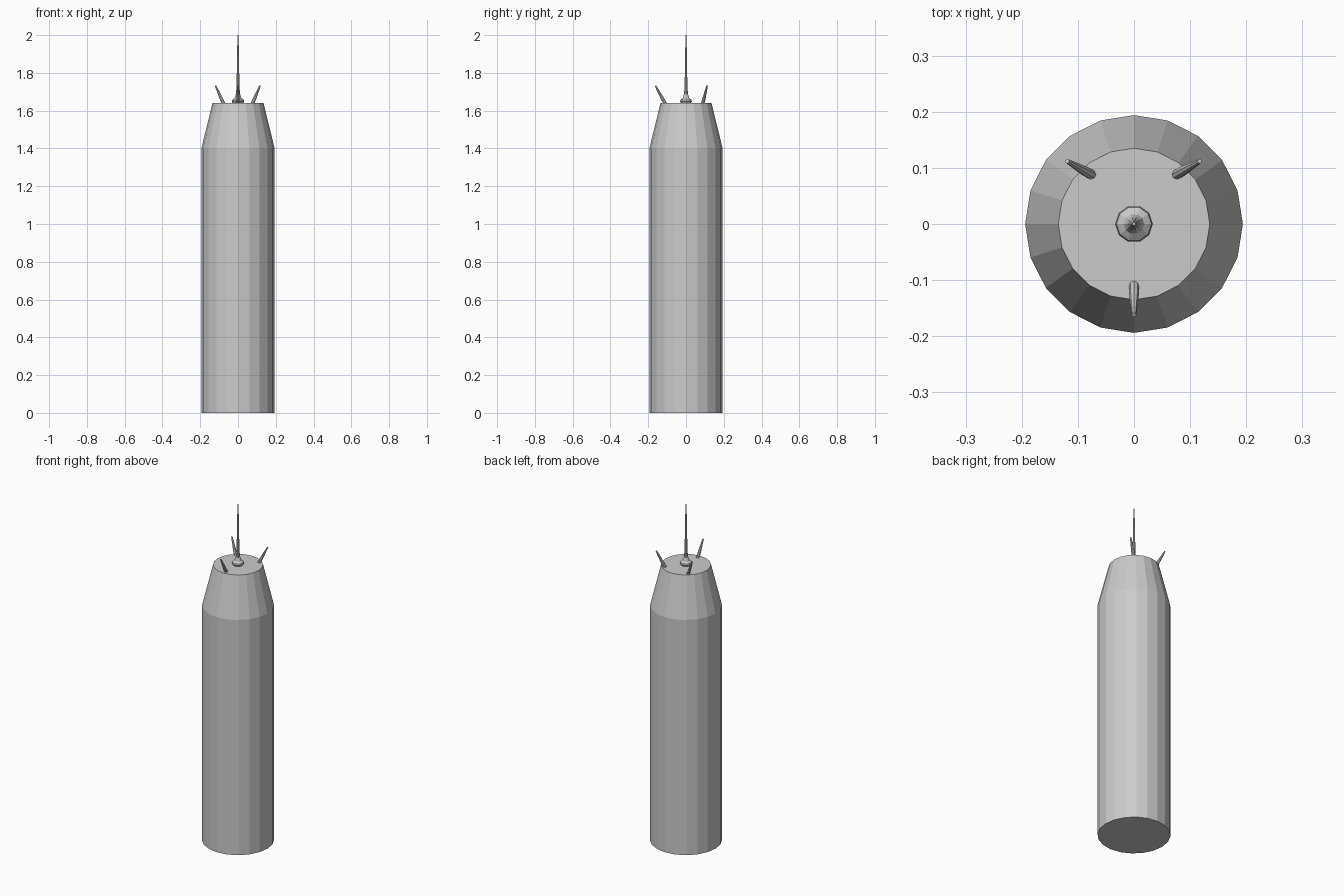
import bpy, bmesh
from math import cos, sin, pi
from mathutils import Vector

if "Cube" in bpy.data.objects:
    bpy.data.objects.remove(bpy.data.objects["Cube"])


def lathe(name, profile, sides, start=Vector((0, 0, 0)), axis=Vector((0, 0, 1))):
    """Closed flat-faced solid from (radius, height) rings along an axis."""
    rot = Vector((0, 0, 1)).rotation_difference(axis)
    bm = bmesh.new()
    rings = []
    for r, h in profile:
        rings.append([bm.verts.new(start + rot @ Vector((
            r * cos(2 * pi * i / sides), r * sin(2 * pi * i / sides), h)))
            for i in range(sides)])
    for a, b in zip(rings, rings[1:]):
        for i in range(sides):
            j = (i + 1) % sides
            bm.faces.new((a[i], a[j], b[j], b[i]))
    bm.faces.new(rings[0][::-1])
    bm.faces.new(rings[-1])
    mesh = bpy.data.meshes.new(name)
    bm.to_mesh(mesh)
    bm.free()
    obj = bpy.data.objects.new(name, mesh)
    bpy.context.collection.objects.link(obj)
    return obj


# Cylindrical body with tapered shoulder
lathe("body", [(0.194, 0), (0.194, 1.4), (0.135, 1.64)], 20)

# Central mast with a rounded foot
lathe("mast", [(0.024, 1.635), (0.033, 1.648), (0.031, 1.657), (0.018, 1.667),
               (0.012, 1.685), (0.008, 1.72), (0.003, 2.0)], 10)

# Three prongs leaning outward
prongs = [("front_prong", (0, -0.107, 1.632), (0, -0.162, 1.732)),
          ("right_prong", (0.074, 0.087, 1.632), (0.117, 0.112, 1.732)),
          ("left_prong", (-0.074, 0.087, 1.632), (-0.119, 0.112, 1.732))]
for name, base, tip in prongs:
    base, tip = Vector(base), Vector(tip)
    axis = tip - base
    lathe(name, [(0.009, 0), (0.009, axis.length * 0.3), (0.004, axis.length)],
          8, base, axis.normalized())
